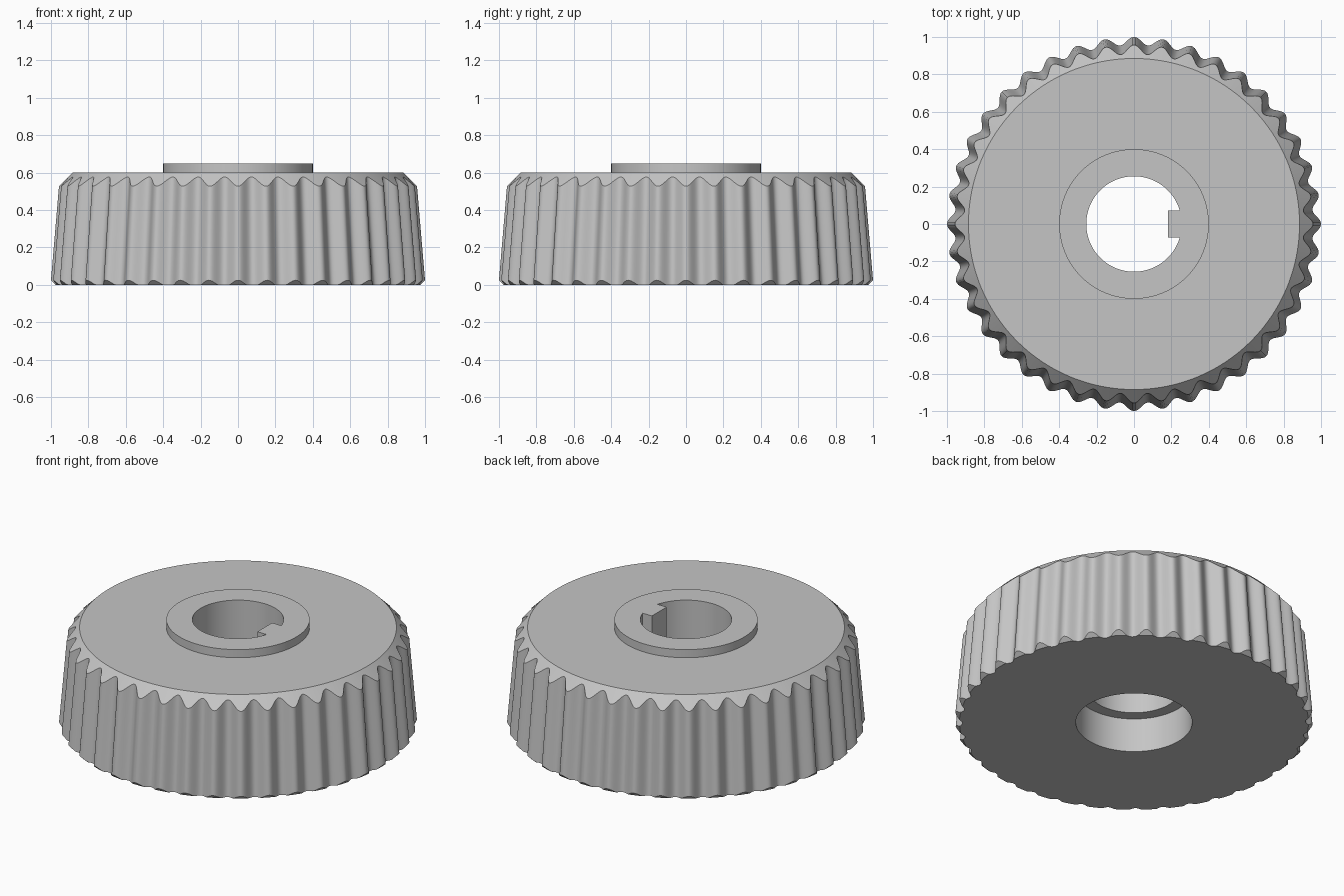
import bpy
import bmesh
import math

cube = bpy.data.objects.get("Cube")
if cube:
    bpy.data.objects.remove(cube, do_unlink=True)

RIBS = 40            # ribs around the rim
STEPS = 16           # samples per rib
COUNT = RIBS * STEPS
TAPER = 0.085        # the rim narrows as it rises
TOP, HUB_TOP, LEDGE = 0.60, 0.65, 0.21
TOP_R, FOOT_R = 0.885, 0.975
HUB_R, BORE_R, RECESS_R = 0.40, 0.255, 0.325

metal = bpy.data.materials.new("grey_metal")
metal.use_nodes = True
grey = (0.56, 0.56, 0.56, 1)
metal.diffuse_color = grey
metal.node_tree.nodes["Principled BSDF"].inputs["Base Color"].default_value = grey


def finish(bm, name):
    bmesh.ops.remove_doubles(bm, verts=bm.verts, dist=0.00001)
    bmesh.ops.recalc_face_normals(bm, faces=bm.faces)
    mesh = bpy.data.meshes.new(name)
    bm.to_mesh(mesh)
    bm.free()
    mesh.materials.append(metal)
    obj = bpy.data.objects.new(name, mesh)
    bpy.context.collection.objects.link(obj)
    return obj


def rib(a):
    """Rim radius at the base, rippled around the axis."""
    return 0.9795 + 0.0225 * math.cos(RIBS * a)


def foot(a):
    return min(rib(a), FOOT_R), 0


def lower_rim(a):
    # ribs meet the small chamfer at the base
    z = max(0, (rib(a) - FOOT_R) / (1 + TAPER))
    return rib(a) - TAPER * z, z


def upper_rim(a):
    # ribs meet the large chamfer at the top
    z = (TOP_R + TOP - rib(a)) / (1 - TAPER)
    return rib(a) - TAPER * z, z


def circle(r, z):
    return lambda a: (r, z)


# Ribbed wheel with raised hub, bore and recess under it
profile = [
    foot, lower_rim, upper_rim,
    circle(TOP_R, TOP), circle(HUB_R, TOP), circle(HUB_R, HUB_TOP),
    circle(BORE_R, HUB_TOP), circle(BORE_R, LEDGE),
    circle(RECESS_R, LEDGE), circle(RECESS_R, 0),
]
bm = bmesh.new()
rings = []
for ring in profile:
    verts = []
    for i in range(COUNT):
        a = math.tau * i / COUNT
        r, z = ring(a)
        verts.append(bm.verts.new((r * math.cos(a), r * math.sin(a), z)))
    rings.append(verts)
for low, high in zip(rings, rings[1:] + rings[:1]):
    for i in range(COUNT):
        j = (i + 1) % COUNT
        bm.faces.new((low[i], low[j], high[j], high[i]))
wheel = finish(bm, "ribbed_wheel")

bpy.ops.object.select_all(action="DESELECT")
wheel.select_set(True)
bpy.context.view_layer.objects.active = wheel
bpy.ops.object.shade_smooth_by_angle(angle=math.radians(30))

# Drive key on the bore wall
bm = bmesh.new()
bmesh.ops.create_cube(bm, size=1)
for v in bm.verts:
    v.co.x = 0.182 if v.co.x < 0 else 0.26
    v.co.y *= 0.144
    v.co.z = LEDGE if v.co.z < 0 else HUB_TOP
finish(bm, "bore_key")
